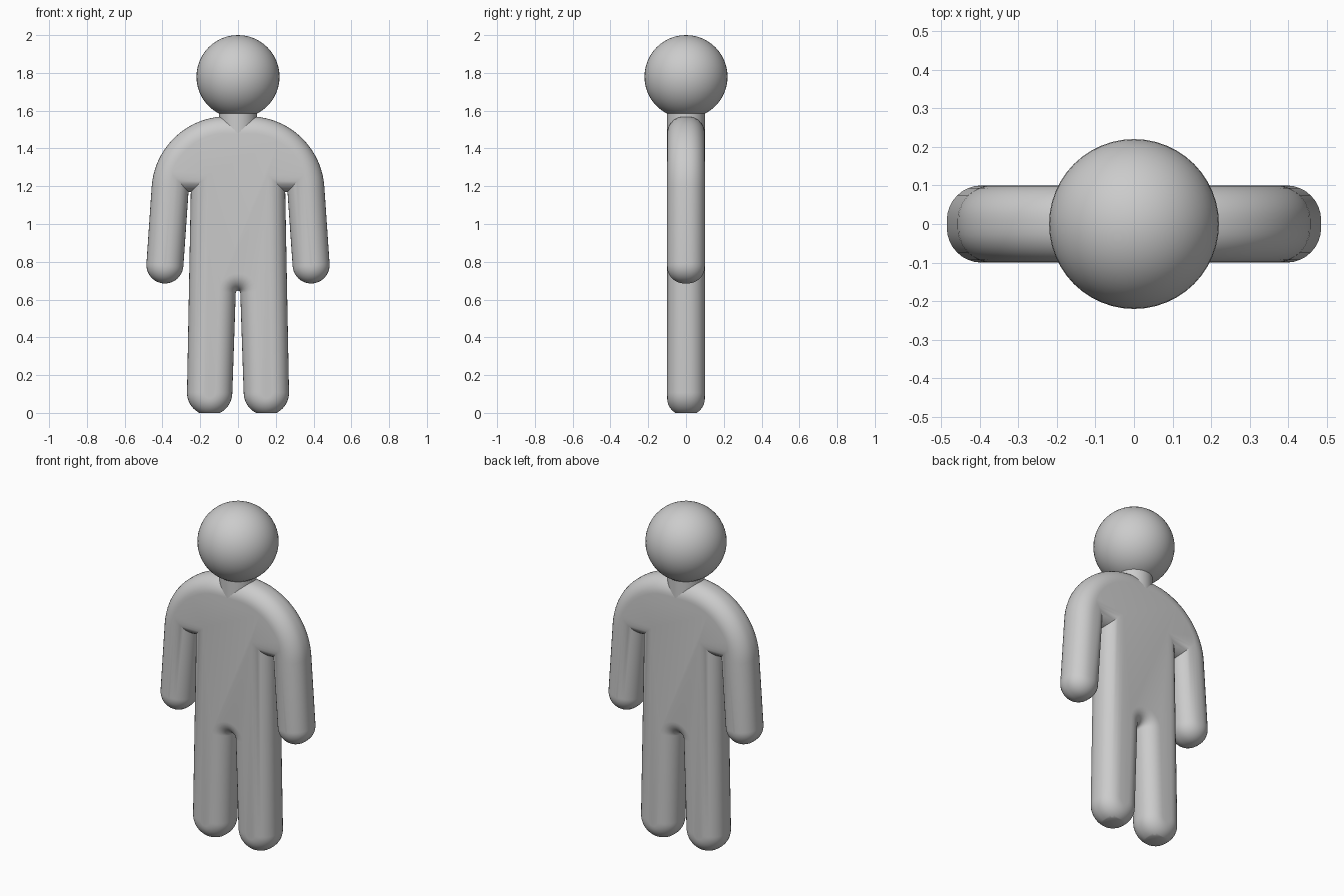
import bpy, bmesh, math
from mathutils import Vector

if "Cube" in bpy.data.objects:
    bpy.data.objects.remove(bpy.data.objects["Cube"])

HALF_T, BEVEL, STEPS = 0.10, 0.09, 8


def arc(cx, cz, r, a0, a1, n):
    return [Vector((cx + r * math.cos(math.radians(a0 + (a1 - a0) * i / n)),
                    cz + r * math.sin(math.radians(a0 + (a1 - a0) * i / n))))
            for i in range(n + 1)]


def inset(pts, d):
    """Mitred inward offset of a counter-clockwise outline."""
    out = []
    for i, p in enumerate(pts):
        e1 = (p - pts[i - 1]).normalized()
        e2 = (pts[(i + 1) % len(pts)] - p).normalized()
        n1, n2 = Vector((-e1.y, e1.x)), Vector((-e2.y, e2.x))
        out.append(p + (n1 + n2) * (d / (1 + n1.dot(n2))))
    return out


def smooth(obj, angle=35):
    bpy.ops.object.select_all(action='DESELECT')
    obj.select_set(True)
    bpy.context.view_layer.objects.active = obj
    bpy.ops.object.shade_smooth_by_angle(angle=math.radians(angle))


# Body outline, right half from crotch round to the shoulder top
half = arc(0, 0.635, 0.012, 90, 0, 6)               # crotch
half += arc(0.15, 0.107, 0.12, 180, 360, 24)        # leg end
half += [Vector((0.25, 1.17)), Vector((0.262, 1.17))]  # armpit
half += arc(0.387, 0.783, 0.098, 184, 364, 20)      # hand end
half += arc(0.058, 1.17, 0.40, 4, 90, 20)           # shoulder
outline = half + [Vector((-p.x, p.y)) for p in reversed(half[1:])]

# Body: outline swept through a rounded edge from front to back
bm = bmesh.new()
loops = []
levels = [(-1, 90 - 90 * i / STEPS) for i in range(STEPS + 1)]
levels += [(1, 90 * i / STEPS) for i in range(STEPS + 1)]
for side, deg in levels:
    a = math.radians(deg)
    y = side * (HALF_T - BEVEL + BEVEL * math.sin(a))
    ring = inset(outline, BEVEL * (1 - math.cos(a)))
    loops.append([bm.verts.new((p.x, y, p.y)) for p in ring])
for l0, l1 in zip(loops, loops[1:]):
    for i in range(len(l0)):
        j = (i + 1) % len(l0)
        bm.faces.new((l0[i], l0[j], l1[j], l1[i]))
bm.faces.new(loops[0])
bm.faces.new(loops[-1])

# Flat soles
bmesh.ops.bisect_plane(bm, geom=bm.verts[:] + bm.edges[:] + bm.faces[:],
                       plane_co=(0, 0, 0), plane_no=(0, 0, 1), clear_inner=True)
bmesh.ops.holes_fill(bm, edges=[e for e in bm.edges if e.is_boundary], sides=0)
bmesh.ops.recalc_face_normals(bm, faces=bm.faces[:])
mesh = bpy.data.meshes.new("body")
bm.to_mesh(mesh)
bm.free()
body = bpy.data.objects.new("body", mesh)
bpy.context.collection.objects.link(body)
smooth(body)

# Neck
bpy.ops.mesh.primitive_cylinder_add(vertices=48, radius=0.10, depth=0.20, location=(0, 0, 1.52))
neck = bpy.context.object
neck.name = "neck"
smooth(neck)

# Head
bpy.ops.mesh.primitive_uv_sphere_add(segments=48, ring_count=24, radius=0.22, location=(0, 0, 1.78))
head = bpy.context.object
head.name = "head"
smooth(head)
